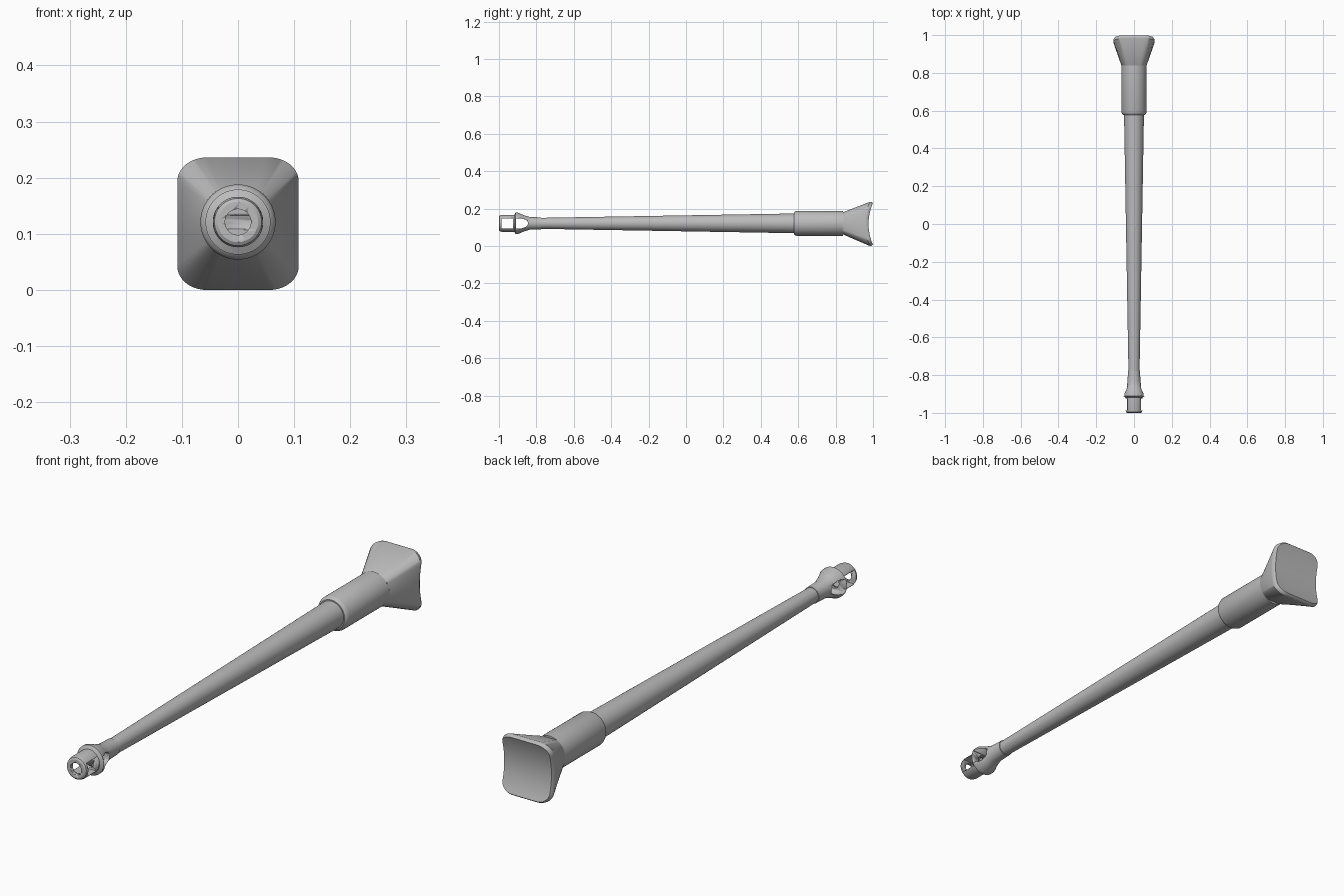
import bpy, bmesh, math

if "Cube" in bpy.data.objects:
    bpy.data.objects.remove(bpy.data.objects["Cube"])

AXIS_Z = 0.121     # height of the barrel centre line
PLATE_Z = 0.118    # height of the flared base centre
SEG = 64

steel = bpy.data.materials.new("grey steel")
steel.diffuse_color = (0.5, 0.5, 0.5, 1)
steel.use_nodes = True
steel.node_tree.nodes["Principled BSDF"].inputs["Base Color"].default_value = steel.diffuse_color


def finish(name, bm, angle=30):
    bmesh.ops.recalc_face_normals(bm, faces=bm.faces)
    me = bpy.data.meshes.new(name)
    bm.to_mesh(me)
    bm.free()
    me.materials.append(steel)
    ob = bpy.data.objects.new(name, me)
    bpy.context.collection.objects.link(ob)
    bpy.ops.object.select_all(action='DESELECT')
    bpy.context.view_layer.objects.active = ob
    ob.select_set(True)
    bpy.ops.object.shade_smooth_by_angle(angle=math.radians(angle))
    return ob


def bridge(bm, a, b):
    n = len(a)
    for i in range(n):
        j = (i + 1) % n
        bm.faces.new((a[i], a[j], b[j], b[i]))


def lathe(name, profile):
    """Closed solid of revolution about the barrel axis; profile is (y, radius)."""
    bm = bmesh.new()
    rings = []
    for y, r in profile:
        rings.append([bm.verts.new((r * math.cos(2 * math.pi * i / SEG), y,
                                    AXIS_Z + r * math.sin(2 * math.pi * i / SEG)))
                      for i in range(SEG)])
    for a, b in zip(rings, rings[1:]):
        bridge(bm, a, b)
    bm.faces.new(rings[0])
    bm.faces.new(rings[-1])
    return finish(name, bm)


def side_prism(name, outline):
    """Cutter running across x; outline is (y, z offset from the axis)."""
    bm = bmesh.new()
    a, b = [[bm.verts.new((x, y, AXIS_Z + z)) for y, z in outline] for x in (-0.1, 0.1)]
    bridge(bm, a, b)
    bm.faces.new(a)
    bm.faces.new(b)
    return finish(name, bm)


def cut(ob, cutter):
    cutter.hide_render = True
    mod = ob.modifiers.new("cut", 'BOOLEAN')
    mod.operation = 'DIFFERENCE'
    mod.solver = 'EXACT'
    mod.object = cutter
    bpy.context.view_layer.objects.active = ob
    bpy.ops.object.modifier_apply(modifier=mod.name)
    bpy.data.objects.remove(cutter)


# Tapered tube and thick sleeve
lathe("barrel", [(-0.80, 0.029), (0.60, 0.053)])
lathe("sleeve", [(0.577, 0.057), (0.582, 0.063), (0.592, 0.067), (0.84, 0.067)])

# Muzzle brake with bore and two side ports
brake = lathe("muzzle_brake", [(-1.0, 0.036), (-0.996, 0.042), (-0.985, 0.045),
                               (-0.918, 0.045), (-0.911, 0.058), (-0.900, 0.058),
                               (-0.868, 0.044), (-0.835, 0.034), (-0.775, 0.032)])
cut(brake, lathe("bore_cutter", [(-1.1, 0.023), (-0.85, 0.023)]))
cut(brake, side_prism("front_port_cutter", [(-0.987, -0.027), (-0.925, -0.027),
                                            (-0.925, 0.027), (-0.987, 0.027)]))
half = [(-0.910, 0.027), (-0.880, 0.027), (-0.857, 0.019), (-0.848, 0.012), (-0.845, 0.004)]
cut(brake, side_prism("rear_port_cutter", half + [(y, -z) for y, z in reversed(half)]))

# Flared base: round sleeve blending to a rounded rectangle with a hollowed back
STEPS = 12


def back_y(z):
    return 0.976 + 0.024 * ((z - PLATE_Z) / 0.113) ** 2


def rounded_ring(bm, hx, hz, rx, rz, dy):
    pts = []
    for q in range(4):
        sx, sz = ((1, 1), (-1, 1), (-1, -1), (1, -1))[q]
        for k in range(STEPS + 1):
            t = math.pi / 2 * (q + k / STEPS)
            x = sx * (hx - rx) + rx * math.cos(t)
            z = PLATE_Z + sz * (hz - rz) + rz * math.sin(t)
            pts.append(bm.verts.new((x, back_y(z) + dy, z)))
        # split the straight edge so that the hollow follows its curve
        if q in (1, 3):
            for k in range(1, STEPS):
                z = PLATE_Z - sz * (hz - rz) * (2 * k / STEPS - 1) * -1
                pts.append(bm.verts.new((sx * hx, back_y(z) + dy, z)))
    return pts


def plate_ring(bm, hx, hz, rx, rz, dy):
    """Right half from bottom to top, then its mirror from top to bottom."""
    right = []
    for k in range(STEPS + 1):
        t = math.pi / 2 * (k / STEPS - 1)
        right.append((hx - rx + rx * math.cos(t), -(hz - rz) + rz * math.sin(t)))
    for k in range(1, STEPS):
        right.append((hx, (hz - rz) * (2 * k / STEPS - 1)))
    right += [(x, -z) for x, z in reversed(right[:STEPS + 1])]
    ring = right + [(-x, z) for x, z in reversed(right)]
    return [bm.verts.new((x, back_y(PLATE_Z + z) + dy, PLATE_Z + z)) for x, z in ring]


bm = bmesh.new()
rim = plate_ring(bm, 0.108, 0.118, 0.052, 0.042, -0.019)
mid = plate_ring(bm, 0.1075, 0.1165, 0.052, 0.042, -0.009)
back = plate_ring(bm, 0.102, 0.111, 0.048, 0.038, 0.0)
neck = []
for v in rim:
    # each rim point looks back to the matching direction on the round neck
    t = math.atan2((v.co.z - PLATE_Z) / 0.118, v.co.x / 0.108)
    neck.append(bm.verts.new((0.067 * math.cos(t), 0.84, AXIS_Z + 0.067 * math.sin(t))))
bridge(bm, neck, rim)
bridge(bm, rim, mid)
bridge(bm, mid, back)
n = len(back)
for i in range(n // 2 - 1):
    bm.faces.new((back[i], back[i + 1], back[n - 2 - i], back[n - 1 - i]))
finish("flared_base", bm, 35)
